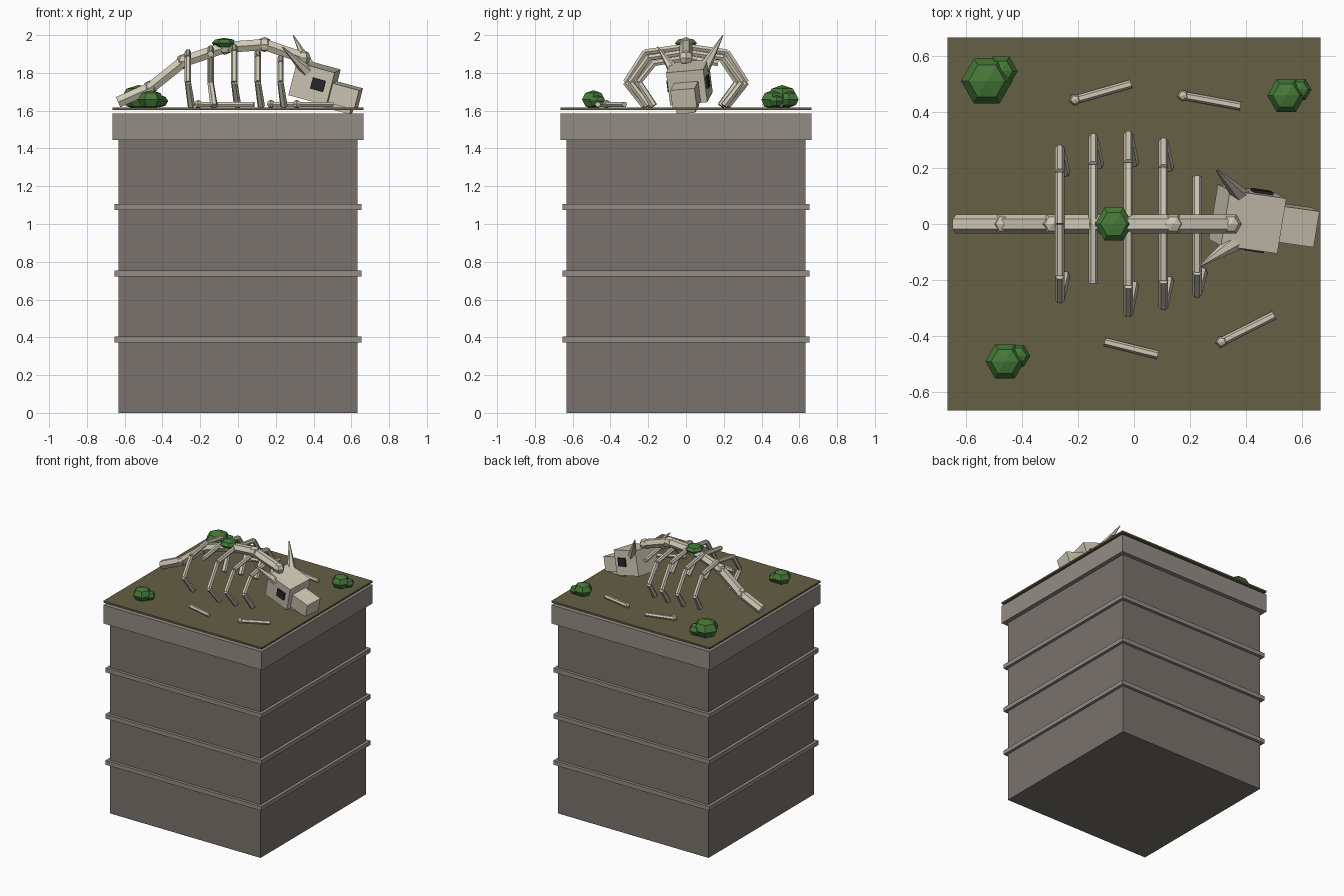
import bpy, bmesh
from math import radians
from mathutils import Matrix, Vector, Euler

if "Cube" in bpy.data.objects:
    bpy.data.objects.remove(bpy.data.objects["Cube"])


def mat(name, c):
    m = bpy.data.materials.new(name)
    m.diffuse_color = (*c, 1)
    m.use_nodes = True
    m.node_tree.nodes["Principled BSDF"].inputs["Base Color"].default_value = m.diffuse_color
    return m


STONE = mat("stone", (0.19, 0.17, 0.15))
TRIM = mat("trim_stone", (0.29, 0.27, 0.235))
MOSS = mat("moss", (0.13, 0.115, 0.06))
BONE = mat("bone", (0.62, 0.58, 0.46))
LEAF = mat("leaf", (0.06, 0.19, 0.04))
DARK = mat("dark", (0.02, 0.02, 0.025))


def finish(bm, name, material):
    me = bpy.data.meshes.new(name)
    bm.to_mesh(me)
    bm.free()
    me.materials.append(material)
    ob = bpy.data.objects.new(name, me)
    bpy.context.collection.objects.link(ob)
    return ob


def box(bm, c, s, base=Matrix()):
    bmesh.ops.create_cube(bm, size=1, matrix=base @ Matrix.Translation(c) @ Matrix.Diagonal((*s, 1)))


def rod(bm, a, b, r1, r2, sides=6):
    a, b = Vector(a), Vector(b)
    d = b - a
    m = Matrix.Translation((a + b) / 2) @ d.to_track_quat('Z', 'Y').to_matrix().to_4x4()
    m = m @ Matrix.Rotation(radians(30), 4, 'Z')
    bmesh.ops.create_cone(bm, cap_ends=True, segments=sides, radius1=r1, radius2=r2,
                          depth=d.length, matrix=m)


def ball(bm, c, r, rz, sides=6):
    m = Matrix.Translation(c) @ Matrix.Rotation(radians(30), 4, 'Z') @ Matrix.Diagonal((r, r, rz, 1))
    bmesh.ops.create_uvsphere(bm, u_segments=sides, v_segments=4, radius=1, matrix=m)


# Pillar, bands, cap and the moss sheet floating on top
for name, w, z0, z1, m in (("pillar", 1.265, 0, 1.45, STONE), ("cap", 1.33, 1.445, 1.585, TRIM),
                           ("moss_top", 1.33, 1.603, 1.616, MOSS)):
    bm = bmesh.new()
    box(bm, (0, 0, (z0 + z1) / 2), (w, w, z1 - z0))
    finish(bm, name, m)
for i in range(3):
    bm = bmesh.new()
    box(bm, (0, 0, 0.388 + 0.351 * i), (1.31, 1.31, 0.032))
    finish(bm, f"band_{i + 1}", TRIM)

# Spine with knobbly joints
path = [(-0.635, 1.645), (-0.465, 1.72), (-0.29, 1.86), (-0.07, 1.935), (0.14, 1.95), (0.345, 1.88)]
pts = [(x, 0, z) for x, z in path]
bm = bmesh.new()
for a, b in zip(pts, pts[1:]):
    rod(bm, a, b, 0.034, 0.034)
for p in pts[1:]:
    ball(bm, p, 0.04, 0.04)
finish(bm, "spine", BONE)

# Ribs: x, knee reach, root height, side that is broken off after the first segment
ribs = [(-0.265, 0.27, 1.91, 0), (-0.145, 0.31, 1.93, -1), (-0.02, 0.32, 1.94, 0),
        (0.105, 0.295, 1.91, 0), (0.225, 0.25, 1.88, 1)]
for i, (x, reach, z, broken) in enumerate(ribs):
    bm = bmesh.new()
    for s in (-1, 1):
        inner = s * reach * 0.68
        shoulder, knee = (x, inner, z - 0.03), (x, s * reach, 1.75)
        rod(bm, (x, 0, z), shoulder, 0.017, 0.017)
        if s != broken:
            rod(bm, shoulder, knee, 0.017, 0.017)
            rod(bm, knee, (x + 0.018, inner, 1.625), 0.017, 0.02)
    finish(bm, f"rib_{i + 1}", BONE)

# Skull: tilted frame shared by cranium, snout, jaw and eye sockets
head = Matrix.Translation((0.405, 0.018, 1.75)) @ Euler(
    (radians(5), radians(15), radians(-8))).to_matrix().to_4x4()
for name, c, s in (("cranium", (0, 0, 0), (0.21, 0.2, 0.18)),
                   ("snout", (0.165, 0, -0.025), (0.17, 0.13, 0.107)),
                   ("jaw", (0.16, 0, -0.092), (0.14, 0.1, 0.035))):
    bm = bmesh.new()
    box(bm, c, s, head)
    finish(bm, name, BONE)
bm = bmesh.new()
for s in (-1, 1):
    box(bm, (0.035, s * 0.1, 0.005), (0.07, 0.02, 0.06), head)
finish(bm, "eye_sockets", DARK)

# Horns
bm = bmesh.new()
rod(bm, (0.385, 0.095, 1.82), (0.293, 0.195, 1.998), 0.033, 0.003)
rod(bm, (0.365, -0.062, 1.81), (0.235, -0.15, 1.937), 0.033, 0.003)
finish(bm, "horns", BONE)

# Loose bones, most with a knob at the first end
loose = [((-0.21, 0.443), (-0.01, 0.5), 1), ((0.175, 0.458), (0.38, 0.42), 1),
         ((-0.105, -0.42), (0.085, -0.467), 0), ((0.312, -0.42), (0.5, -0.325), 1)]
for i, (a, b, knob) in enumerate(loose):
    bm = bmesh.new()
    rod(bm, (*a, 1.633), (*b, 1.633), 0.015, 0.015)
    if knob:
        ball(bm, (*a, 1.635), 0.022, 0.022, 5)
    finish(bm, f"loose_bone_{i + 1}", BONE)

# Bushes: main clump plus a smaller companion
bushes = [((-0.525, 0.51, 1.67), 0.092, 0.066, (-0.475, 0.545, 1.66), 0.06),
          ((0.543, 0.458, 1.658), 0.068, 0.05, (0.59, 0.48, 1.65), 0.043),
          ((-0.46, -0.49, 1.658), 0.07, 0.05, (-0.415, -0.47, 1.65), 0.045)]
for i, (c, r, rz, c2, r2) in enumerate(bushes):
    bm = bmesh.new()
    ball(bm, c, r, rz)
    ball(bm, c2, r2, r2 * 0.72)
    finish(bm, f"bush_{i + 1}", LEAF)
bm = bmesh.new()
ball(bm, (-0.072, 0, 1.957), 0.067, 0.028)
finish(bm, "spine_moss", LEAF)
